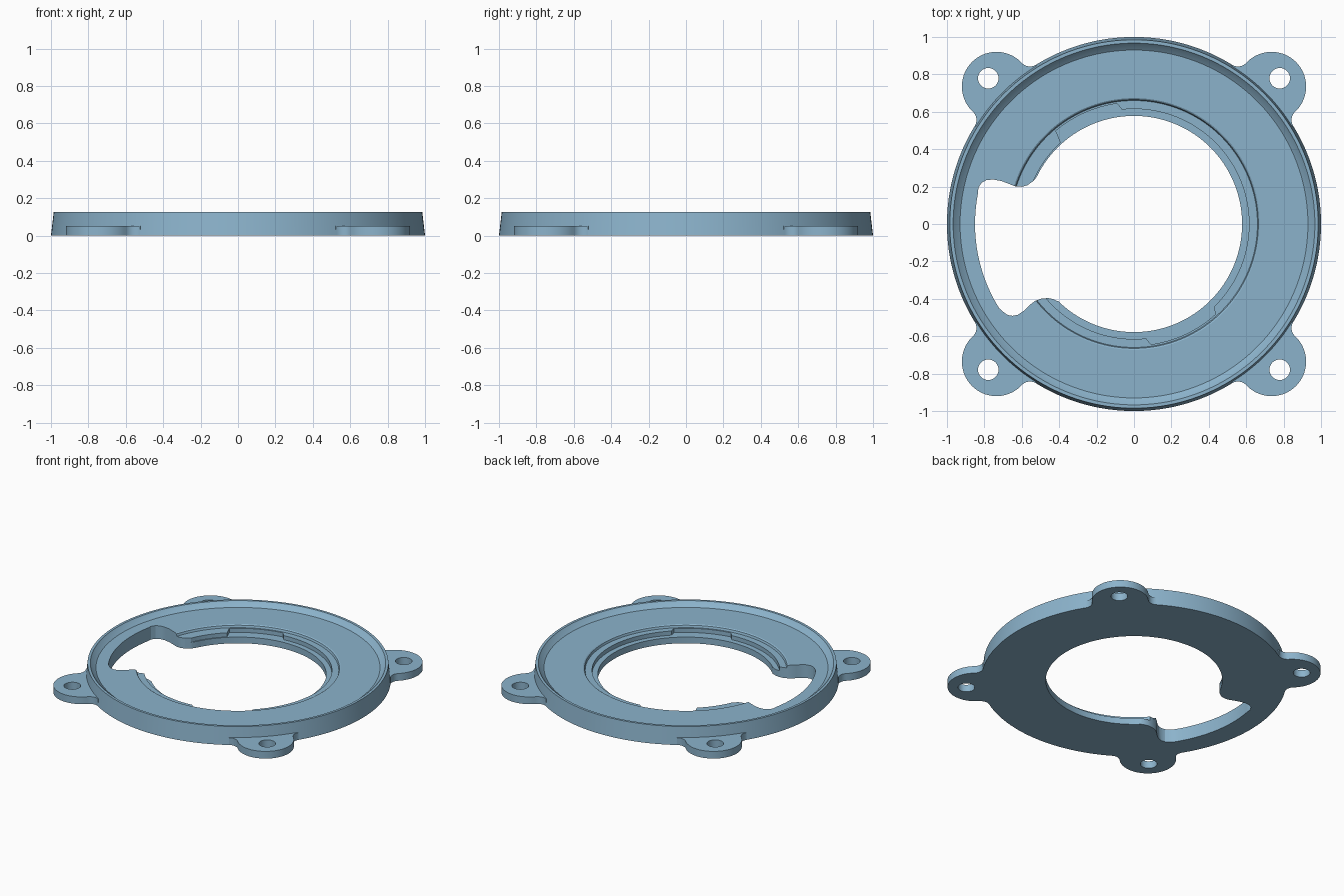
import bpy, bmesh, math
from mathutils import Vector

if "Cube" in bpy.data.objects:
    bpy.data.objects.remove(bpy.data.objects["Cube"])

paint = bpy.data.materials.new("steel_blue")
paint.diffuse_color = (0.26, 0.45, 0.60, 1)
paint.use_nodes = True
paint.node_tree.nodes["Principled BSDF"].inputs["Base Color"].default_value = paint.diffuse_color


def polar(r, deg):
    a = math.radians(deg)
    return Vector((r * math.cos(a), r * math.sin(a)))


def arc(c, r, a0, a1, n):
    return [Vector(c) + polar(r, a0 + (a1 - a0) * i / n) for i in range(n + 1)]


def finish(bm, name):
    bmesh.ops.recalc_face_normals(bm, faces=bm.faces)
    me = bpy.data.meshes.new(name)
    bm.to_mesh(me)
    bm.free()
    me.materials.append(paint)
    ob = bpy.data.objects.new(name, me)
    bpy.context.collection.objects.link(ob)
    return ob


def prism(name, pts, z0, z1):
    bm = bmesh.new()
    f = bm.faces.new([bm.verts.new((p.x, p.y, z0)) for p in pts])
    ext = bmesh.ops.extrude_face_region(bm, geom=[f])
    bmesh.ops.translate(bm, vec=(0, 0, z1 - z0),
                        verts=[v for v in ext["geom"] if isinstance(v, bmesh.types.BMVert)])
    return finish(bm, name)


def boolean(ob, tool, op):
    m = ob.modifiers.new(op, 'BOOLEAN')
    m.operation, m.solver, m.object = op, 'EXACT', tool
    bpy.context.view_layer.objects.active = ob
    bpy.ops.object.modifier_apply(modifier=m.name)
    bpy.data.objects.remove(tool)


def step_radius(deg):
    # inner step: two recesses and a stop block beside the notch
    if 98 <= deg <= 130 or 278 <= deg <= 312:
        return 0.65
    return 0.585 if 130 < deg < 185 else 0.615


# Ring: dished cross-section swept round, with the inner step varying by angle
N = 180
bm = bmesh.new()
rings = []
for i in range(N):
    deg = 360 * i / N
    s = step_radius(deg)
    section = [(0.578, 0), (0.578, 0.045), (s, 0.045), (s, 0.075), (0.66, 0.075),
               (0.665, 0.09), (0.673, 0.095), (0.93, 0.095), (0.962, 0.12),
               (0.967, 0.127), (0.985, 0.127), (1.0, 0)]
    rings.append([bm.verts.new((*polar(r, deg), z)) for r, z in section])
for a, b in zip(rings, rings[1:] + rings[:1]):
    for j in range(len(a)):
        k = (j + 1) % len(a)
        bm.faces.new((a[j], a[k], b[k], b[j]))
ring = finish(bm, "adapter_ring")

# Side notch with rounded shoulders, opening into the bore
upper = [(-0.45, 0.2), (-0.502, 0.288), (-0.515, 0.26), (-0.535, 0.232), (-0.57, 0.207),
         (-0.60, 0.199), (-0.635, 0.201), (-0.67, 0.215), (-0.71, 0.23), (-0.755, 0.238),
         (-0.79, 0.234), (-0.815, 0.22), (-0.832, 0.195)]
lower = [(-0.695, -0.473), (-0.675, -0.487), (-0.65, -0.491), (-0.62, -0.485),
         (-0.59, -0.465), (-0.56, -0.435), (-0.53, -0.412), (-0.495, -0.399),
         (-0.46, -0.396), (-0.43, -0.402), (-0.408, -0.413), (-0.36, -0.3)]
outline = ([Vector(p) for p in upper] + arc((0, 0), 0.85, 169, 212, 24)
           + [Vector(p) for p in lower])
boolean(ring, prism("notch_cutter", outline, -0.1, 0.3), 'DIFFERENCE')

# Four mounting ears, filleted into the ring, each with a screw hole
D, R, F = 1.04, 0.185, 0.06
ca = (D * D + (1 + F) ** 2 - (R + F) ** 2) / (2 * D * (1 + F))
a = math.degrees(math.acos(ca))
for q in range(4):
    mid = 45 + 90 * q
    c = polar(D, mid)
    f1, f2 = polar(1 + F, mid - a), polar(1 + F, mid + a)
    ang = lambda v: math.degrees(math.atan2(v.y, v.x))
    d1 = (ang(f1 - c) - mid + 180) % 360 - 180      # negative side
    back = mid - a + 180
    sweep = (ang(c - f1) - back + 180) % 360 - 180
    pts = [polar(0.95, mid - a)]
    pts += arc(f1, F, back, back + sweep, 8)
    pts += arc(c, R, mid + d1, mid - d1, 36)[1:-1]
    back2 = mid + a + 180
    pts += arc(f2, F, back2 - sweep, back2, 8)
    pts += [polar(0.95, mid + a)]
    ear = prism("mounting_ear", pts, 0, 0.052)
    hole = prism("hole_cutter", arc(polar(1.102, mid), 0.055, 0, 350, 35), -0.1, 0.2)
    boolean(ear, hole, 'DIFFERENCE')
    boolean(ring, ear, 'UNION')

bpy.ops.object.select_all(action='DESELECT')
ring.select_set(True)
bpy.context.view_layer.objects.active = ring
bpy.ops.object.shade_smooth_by_angle(angle=math.radians(25))
